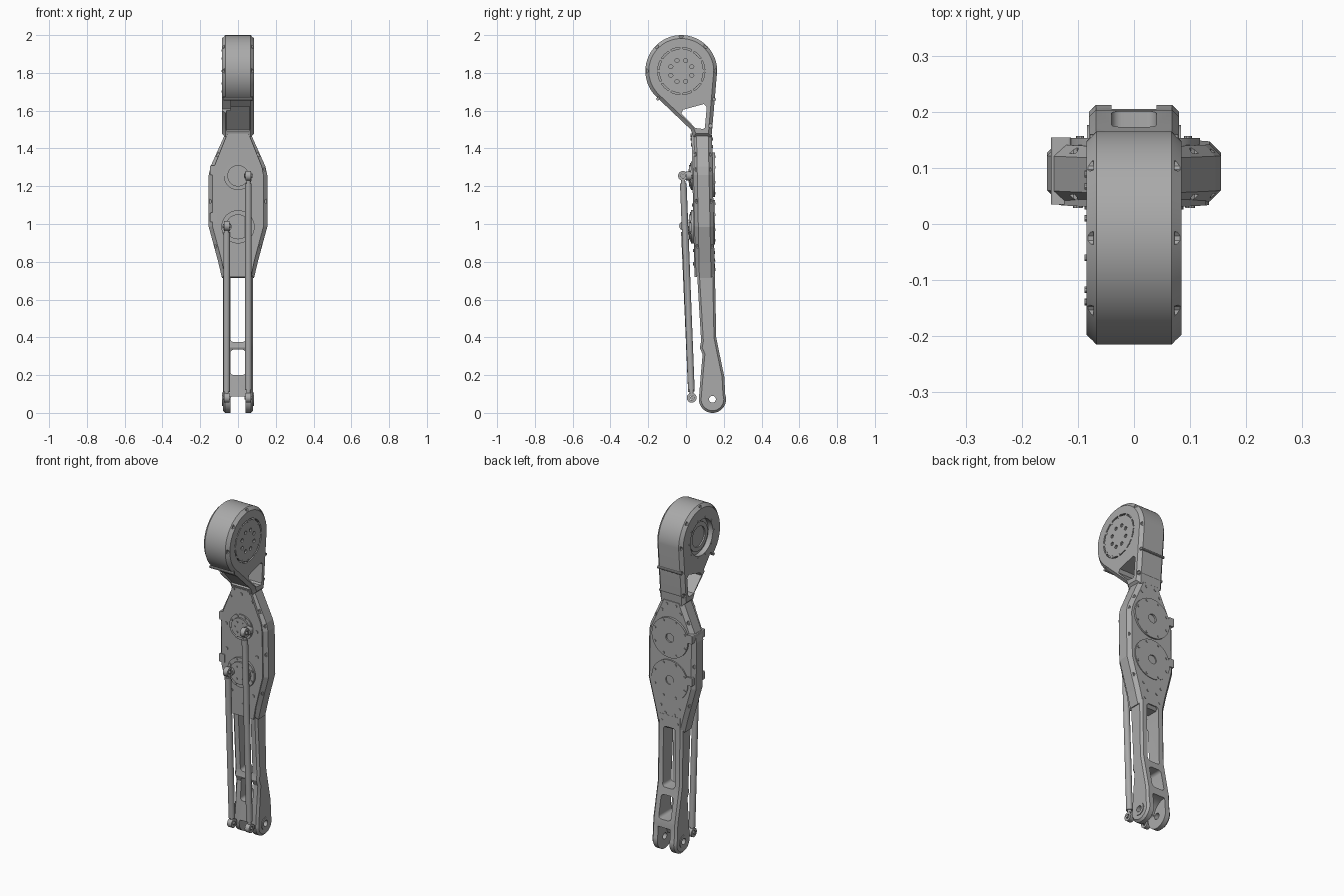
import bpy, bmesh
from math import sin, cos, pi, radians
from mathutils import Vector

if "Cube" in bpy.data.objects:
    bpy.data.objects.remove(bpy.data.objects["Cube"])


def material(name, rgb):
    m = bpy.data.materials.new(name)
    m.use_nodes = True
    m.diffuse_color = (*rgb, 1)
    m.node_tree.nodes["Principled BSDF"].inputs["Base Color"].default_value = (*rgb, 1)
    return m


GREY = material("machined grey", (0.4, 0.4, 0.4))


def finish(bm, name):
    bmesh.ops.recalc_face_normals(bm, faces=bm.faces)
    me = bpy.data.meshes.new(name)
    bm.to_mesh(me)
    bm.free()
    ob = bpy.data.objects.new(name, me)
    bpy.context.collection.objects.link(ob)
    me.materials.append(GREY)
    return ob


def activate(ob):
    bpy.ops.object.select_all(action='DESELECT')
    ob.select_set(True)
    bpy.context.view_layer.objects.active = ob


def smooth(ob):
    activate(ob)
    bpy.ops.object.shade_smooth_by_angle(angle=radians(25))


def add_prism(bm, pts, axis, lo, hi, bevel=0):
    """Extrude a (y,z) outline along x, or an (x,z) outline along y."""
    def at(p, d):
        return (d, p[0], p[1]) if axis == 'x' else (p[0], d, p[1])
    vs = [bm.verts.new(at(p, lo)) for p in pts]
    cap = bm.faces.new(vs)
    res = bmesh.ops.extrude_face_region(bm, geom=[cap])
    top = [v for v in res['geom'] if isinstance(v, bmesh.types.BMVert)]
    step = Vector(at((0, 0), hi - lo))
    bmesh.ops.translate(bm, verts=top, vec=step)
    if bevel:
        rims = [e for g in (vs, top) for e in
                {e for v in g for e in v.link_edges if e.other_vert(v) in g}]
        bmesh.ops.bevel(bm, geom=rims, offset=bevel, segments=1, affect='EDGES')


def prism(name, pts, axis, lo, hi, bevel=0):
    bm = bmesh.new()
    add_prism(bm, pts, axis, lo, hi, bevel)
    return finish(bm, name)


def arc(c, r, a0=0, a1=360, n=32):
    closed = a1 - a0 == 360
    k = n if closed else n - 1
    return [(c[0] + r * cos(radians(a0 + (a1 - a0) * i / k)),
             c[1] + r * sin(radians(a0 + (a1 - a0) * i / k))) for i in range(n)]


def ring(c, r, n, start=0):
    return arc(c, r, start, start + 360, n)


def rounded(x0, x1, z0, z1, r):
    return (arc((x1 - r, z1 - r), r, 0, 90, 6) + arc((x0 + r, z1 - r), r, 90, 180, 6)
            + arc((x0 + r, z0 + r), r, 180, 270, 6) + arc((x1 - r, z0 + r), r, 270, 360, 6))


def many(name, centres, r, axis, lo, hi, n=10):
    bm = bmesh.new()
    for c in centres:
        add_prism(bm, arc(c, r, n=n), axis, lo, hi)
    return finish(bm, name)


def cut(ob, cutter):
    mod = ob.modifiers.new("cut", 'BOOLEAN')
    mod.operation, mod.solver, mod.object = 'DIFFERENCE', 'EXACT', cutter
    activate(ob)
    bpy.ops.object.modifier_apply(modifier=mod.name)
    bpy.data.objects.remove(cutter)


def mirrored(pts):
    return pts + [(-x, z) for x, z in reversed(pts)]


def lean(ob, z0=1.1, k=0.02):
    for v in ob.data.vertices:
        v.co.y += (z0 - v.co.z) * k


# Hip housing: drum that tapers into the neck
HIP = (-0.025, 1.81)
hip = prism("hip_housing", arc(HIP, 0.19, 0, 225, 48) + [(0.025, 1.5), (0.04, 1.46), (0.135, 1.46)],
            'x', -0.085, 0.085, 0.018)
cut(hip, prism("neck_window", [(-0.025, 1.585), (-0.015, 1.605), (0.095, 1.635), (0.11, 1.62),
                               (0.1, 1.51), (0.09, 1.503), (0.05, 1.508)], 'x', -0.2, 0.2))
cut(hip, prism("underside_slot", [(-0.13, 1.6), (0.0, 1.47), (0.035, 1.5), (-0.085, 1.635)],
               'x', -0.062, 0.062))
cut(hip, prism("hook_notch", [(-0.2, 1.62), (-0.1, 1.56), (-0.045, 1.61), (-0.11, 1.69)],
               'x', -0.2, -0.04))
cut(hip, many("left_recess", [HIP], 0.125, 'x', 0.07, 0.2, 48))
cut(hip, many("right_recess", [HIP], 0.105, 'x', -0.2, -0.055, 48))
pockets = ring(HIP, 0.187, 8)[:5] + [(-0.15, 1.662), (0.152, 1.66), (0.133, 1.52)]
for lo, hi in ((0.072, 0.2), (-0.2, -0.072)):
    cut(hip, many("bolt_pocket", pockets, 0.013, 'x', lo, hi))
smooth(hip)
many("hip_pocket_bolts", pockets[5:], 0.008, 'x', -0.078, 0.078)

# Hip motor faces
face = many("hip_output_disc", [HIP], 0.117, 'x', 0.06, 0.084, 48)
cut(face, many("disc_holes", ring(HIP, 0.06, 8, 22.5), 0.011, 'x', 0.074, 0.2))
smooth(face)
many("hip_output_teeth", ring(HIP, 0.118, 12), 0.009, 'x', 0.066, 0.085, 6)
hub = many("hip_rear_ring", [HIP], 0.085, 'x', -0.066, -0.05, 40)
cut(hub, many("hub_hole", [HIP], 0.06, 'x', -0.2, -0.058, 32))
smooth(hub)
many("hip_rear_bolts", ring(HIP, 0.114, 10), 0.006, 'x', -0.088, -0.08)

# Thigh body: long chamfered plate housing
HALF = [(0.062, 1.49), (0.145, 1.305), (0.155, 1.26), (0.155, 0.985), (0.105, 0.8), (0.085, 0.715)]
body = prism("thigh_body", mirrored(HALF), 'y', 0.043, 0.145, 0.02)
edge_pockets = [(s * x, z) for s in (1, -1) for x, z in
                ((0.112, 1.37), (0.148, 1.29), (0.153, 1.12), (0.125, 0.88))]
cut(body, many("edge_pocket", edge_pockets, 0.013, 'y', 0, 0.058))
cut(body, many("rear_edge_pocket", edge_pockets, 0.013, 'y', 0.131, 0.2))
lean(body)

# Front cover and its screws
cover = prism("front_cover", mirrored([(0.056, 1.48), (0.128, 1.3), (0.134, 1.25), (0.134, 0.99),
                                       (0.085, 0.8), (0.07, 0.72)]), 'y', 0.037, 0.05)
lean(cover)
screws = [(s * x, z) for s in (1, -1) for x, z in
          ((0.05, 1.47), (0.07, 1.42), (0.1, 1.25), (0.1, 1.1), (0.07, 0.86))] + [(0, 1.45), (0, 0.79)]
lean(many("front_screws", screws, 0.009, 'y', 0.032, 0.045))

# Front motor outputs with crank arms
for name, z, r, x in (("upper", 1.255, 0.075, 0.055), ("lower", 0.985, 0.088, -0.058)):
    smooth(many(name + "_motor_flange", [(0, z)], r, 'y', 0.026, 0.045, 40))
    smooth(many(name + "_motor_output", [(0, z)], r * 0.75, 'y', 0.016, 0.03, 40))
    many(name + "_flange_bolts", ring((0, z), r * 0.87, 8, 20), 0.007, 'y', 0.021, 0.03)
    many(name + "_output_bolts", ring((0, z), r * 0.45, 6), 0.006, 'y', 0.012, 0.02)
    smooth(many(name + "_crank_pin", [(x, z)], 0.024, 'y', 0.0, 0.03, 20))

# Rear motor covers
for name, z in (("upper", 1.26), ("lower", 1.01)):
    disc = many(name + "_rear_cover", [(0, z)], 0.118, 'y', 0.12, 0.153, 48)
    cut(disc, many("cover_hole", [(0, z)], 0.026, 'y', 0.142, 0.3, 24))
    smooth(disc)
    many(name + "_rear_bolts", ring((0, z), 0.104, 8, 22.5), 0.007, 'y', 0.15, 0.157)
    prism(name + "_cable_clip", rounded(-0.148, -0.112, z, z + 0.05, 0.006), 'y', 0.035, 0.154)
lean(many("rear_screws", [(s * x, z) for s in (1, -1) for x, z in
                          ((0.03, 1.45), (0.06, 1.41), (0.06, 0.85), (0.03, 0.81), (0.05, 0.76))],
          0.008, 'y', 0.14, 0.149))

# Lower strut with two windows and a forked ankle
ANKLE = (0.14, 0.072)
outline = ([(0.055, 0.8), (0.152, 0.8), (0.16, 0.4), (0.172, 0.34), (0.203, 0.19)]
           + arc(ANKLE, 0.072, 20, -180, 28) + [(0.078, 0.2), (0.088, 0.31), (0.073, 0.345), (0.08, 0.38)])
strut = prism("lower_strut", outline, 'x', -0.08, 0.08, 0.012)
cut(strut, prism("upper_window", rounded(-0.04, 0.04, 0.375, 0.73, 0.018), 'y', -0.1, 0.4))
cut(strut, prism("lower_window", rounded(-0.04, 0.04, 0.2, 0.335, 0.018), 'y', -0.1, 0.4))
cut(strut, prism("fork_gap", rounded(-0.04, 0.04, -0.1, 0.088, 0.012), 'y', -0.1, 0.4))
cut(strut, many("fork_hollow", [(0.2, 0.07)], 0.085, 'x', -0.04, 0.04, 32))
cut(strut, many("ankle_hole", [ANKLE], 0.018, 'x', -0.2, 0.2, 24))
smooth(strut)
for s, name in ((1, "left"), (-1, "right")):
    boss = many(name + "_ankle_boss", [ANKLE], 0.036, 'x', s * 0.075, s * 0.084, 28)
    cut(boss, many("boss_hole", [ANKLE], 0.018, 'x', -0.2, 0.2, 24))
    smooth(boss)


# Push rods with ring ends
def bar(name, a, b, r):
    a, b = Vector(a), Vector(b)
    bm = bmesh.new()
    bmesh.ops.create_cone(bm, cap_ends=True, segments=20, radius1=r, radius2=r, depth=(b - a).length)
    bmesh.ops.transform(bm, matrix=(b - a).to_track_quat('Z', 'Y').to_matrix().to_4x4(), verts=bm.verts)
    bmesh.ops.translate(bm, verts=bm.verts, vec=(a + b) / 2)
    smooth(finish(bm, name))


for name, x, y, z in (("left", 0.055, -0.016, 1.255), ("right", -0.06, -0.01, 0.99)):
    top, low = Vector((x, y, z)), Vector((x, 0.03, 0.08))
    bar(name + "_push_rod", top.lerp(low, 0.035), low.lerp(top, 0.035), 0.0175)
    bar(name + "_rod_thread", top.lerp(low, 0.01), low.lerp(top, 0.022), 0.011)
    for end, p in (("upper", top), ("lower", low)):
        c = (p.y, p.z)
        eye = many(name + "_" + end + "_rod_eye", [c], 0.026, 'x', x - 0.014, x + 0.014, 24)
        cut(eye, many("eye_hole", [c], 0.012, 'x', -1, 1, 16))
        smooth(eye)
        smooth(many(name + "_" + end + "_eye_pin", [c], 0.009, 'x', x - 0.02, x + 0.02, 16))
